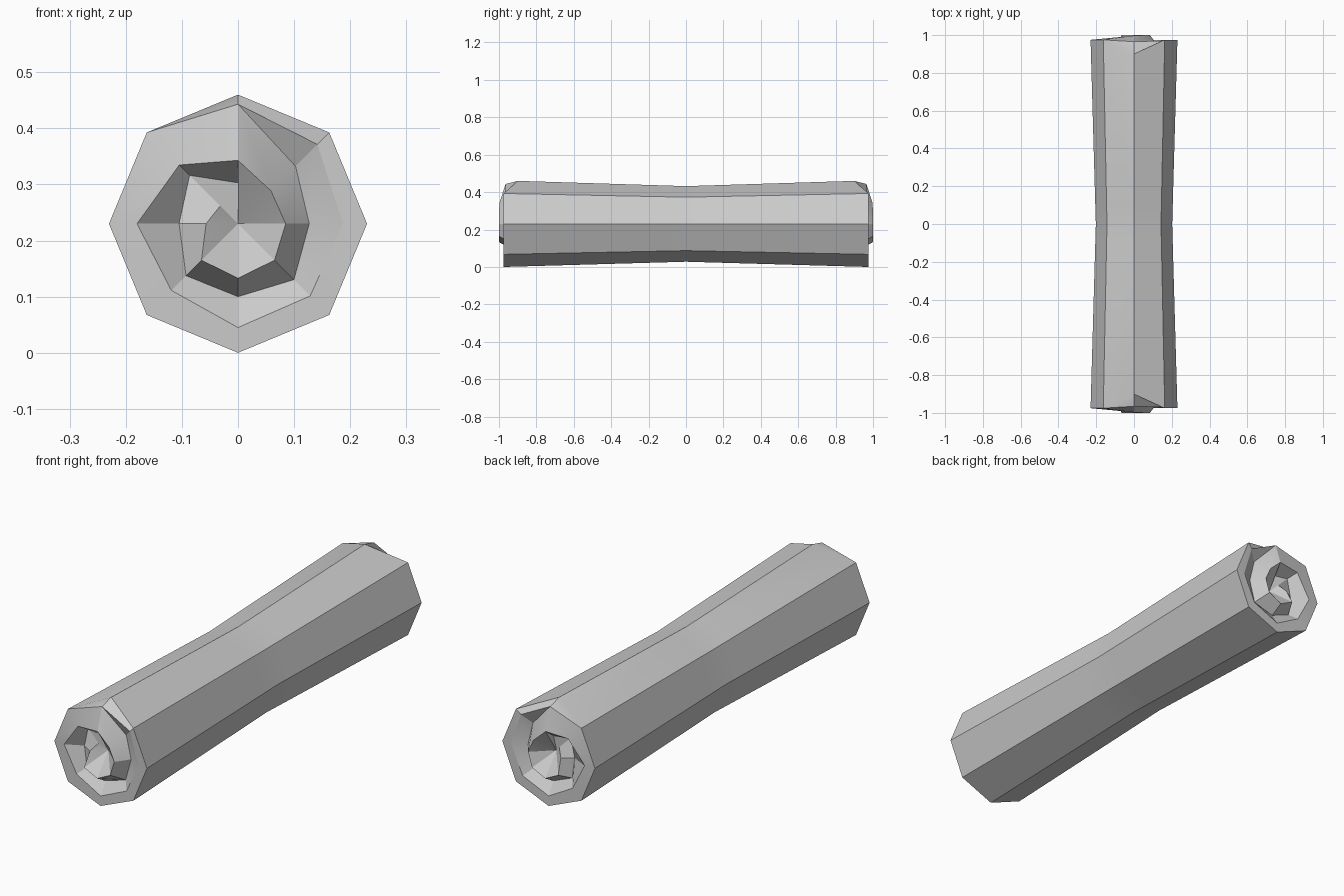
import bpy, bmesh
from math import sin, cos, pi

default = bpy.data.objects.get("Cube")
if default:
    bpy.data.objects.remove(default, do_unlink=True)

SIDES = 8
CENTRE_Z = 0.23

grey = bpy.data.materials.new("plain grey")
grey.use_nodes = True
colour = (0.6, 0.6, 0.6, 1)
grey.diffuse_color = colour
grey.node_tree.nodes["Principled BSDF"].inputs["Base Color"].default_value = colour

bm = bmesh.new()


def point(step, radius, y):
    """Vertex at a step of an eighth turn, clockwise from the top."""
    angle = 2 * pi * step / SIDES
    return bm.verts.new((radius * sin(angle), y, CENTRE_Z + radius * cos(angle)))


def face(*verts):
    bm.faces.new(list(dict.fromkeys(verts)))


def ring(radius, y):
    return [point(k, radius, y) for k in range(SIDES)]


# Waisted outer wrap, front half; the top corner of the rim is drawn back
rim = ring(0.23, -0.975)
rim[0].co.y = -0.9
rings = [rim, ring(0.205, -0.1), ring(0.202, 0)]
for a, b in zip(rings, rings[1:]):
    for k in range(SIDES):
        n = (k + 1) % SIDES
        face(a[k], a[n], b[n], b[k])

# Spiral ridge: two turns winding inward, as (radius, depth)
ridge_profile = [
    (.213, .965), (.2, .97), (.187, .975), (.182, .975),
    (.185, .975), (.168, .975), (.18, .977), (.148, .987),
    (.113, .997), (.083, 1), (.085, 1), (.092, 1),
    (.097, 1), (.092, 1), (.057, .97), (.045, .945)]
ridge = [point(k, r, -d) for k, (r, d) in enumerate(ridge_profile)]

# Spiral groove between the turns
groove_radii = [.145, .127, .141, .13, .131, .105, .122, .073]
groove = [ridge[0]] + [point(k + 1, r, -.94) for k, r in enumerate(groove_radii)]
core = point(0, 0, -.92)

# Rim to the first turn of the ridge
for k in range(SIDES - 1):
    face(rim[k], rim[k + 1], ridge[k + 1], ridge[k])
face(rim[7], rim[0], ridge[0])
face(rim[7], ridge[0], ridge[8], ridge[7])

# Slopes into the groove and up to the next turn
for k in range(SIDES):
    face(ridge[k], ridge[k + 1], groove[k + 1], groove[k])
for k in range(SIDES - 1):
    face(groove[k], groove[k + 1], ridge[k + 9], ridge[k + 8])

# Hollow core of the roll
for k in range(SIDES, 2 * SIDES - 1):
    face(ridge[k], ridge[k + 1], core)
face(groove[7], groove[8], core, ridge[15])
face(groove[8], ridge[8], core)

bmesh.ops.recalc_face_normals(bm, faces=bm.faces)
# The half is open at the waist, so confirm the sides point outward
bm.normal_update()
side = next(f for f in bm.faces if rings[2][2] in f.verts)
if side.normal.x < 0:
    bmesh.ops.reverse_faces(bm, faces=bm.faces)

mesh = bpy.data.meshes.new("spiral_roll")
bm.to_mesh(mesh)
bm.free()
mesh.materials.append(grey)
roll = bpy.data.objects.new("spiral_roll", mesh)
bpy.context.collection.objects.link(roll)

bpy.ops.object.select_all(action="DESELECT")
roll.select_set(True)
bpy.context.view_layer.objects.active = roll
bpy.ops.object.shade_smooth_by_angle(angle=pi / 9)

# Back half
mirror = roll.modifiers.new("back_half", "MIRROR")
mirror.use_axis = (False, True, False)
mirror.use_clip = True
